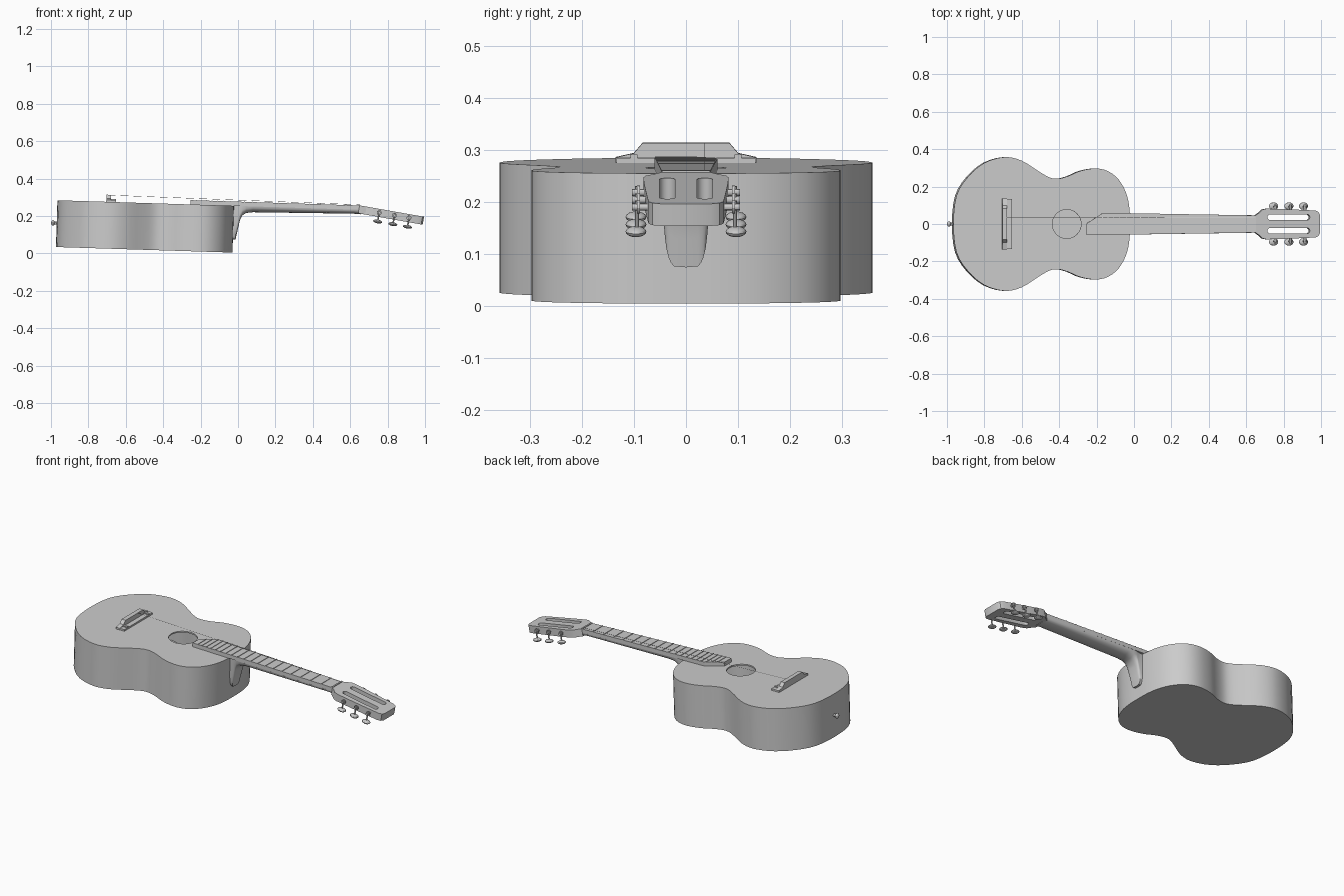
import bpy, bmesh, math
from mathutils import Matrix, Vector

if "Cube" in bpy.data.objects:
    bpy.data.objects.remove(bpy.data.objects["Cube"])

wood = bpy.data.materials.new("plain grey")
wood.diffuse_color = (0.6, 0.6, 0.6, 1)
wood.use_nodes = True
wood.node_tree.nodes["Principled BSDF"].inputs["Base Color"].default_value = wood.diffuse_color

# Body frame: soundboard plane, leaning slightly down towards the head
BODY = Matrix.Translation((0, 0, 0.254)) @ Matrix.Rotation(math.radians(1.8), 4, 'Y')
# Head frame: top surface of the headstock, bent back from the nut
HEAD = Matrix.Translation((0.65, 0, 0.257)) @ Matrix.Rotation(math.radians(10), 4, 'Y')


def finish(name, bm, frame, angle=30):
    bmesh.ops.recalc_face_normals(bm, faces=bm.faces)
    bm.transform(frame)
    me = bpy.data.meshes.new(name)
    bm.to_mesh(me)
    bm.free()
    me.materials.append(wood)
    ob = bpy.data.objects.new(name, me)
    bpy.context.collection.objects.link(ob)
    bpy.ops.object.select_all(action='DESELECT')
    ob.select_set(True)
    bpy.context.view_layer.objects.active = ob
    bpy.ops.object.shade_smooth_by_angle(angle=math.radians(angle))
    return ob


def loft(bm, rings, caps=True):
    rows = [[bm.verts.new(p) for p in r] for r in rings]
    n = len(rows[0])
    for a, b in zip(rows, rows[1:]):
        for i in range(n):
            j = (i + 1) % n
            bm.faces.new((a[i], a[j], b[j], b[i]))
    if caps:
        bm.faces.new(rows[0])
        bm.faces.new(rows[-1])


def box(bm, x0, x1, y0, y1, z0, z1):
    loft(bm, [[(x0, y0, z), (x1, y0, z), (x1, y1, z), (x0, y1, z)] for z in (z0, z1)])


def rod(bm, a, b, r0, r1=None, n=12):
    a, b = Vector(a), Vector(b)
    m = (Matrix.Translation((a + b) / 2)
         @ (b - a).to_track_quat('Z', 'Y').to_matrix().to_4x4())
    bmesh.ops.create_cone(bm, cap_ends=True, segments=n, radius1=r0,
                          radius2=r0 if r1 is None else r1, depth=(b - a).length, matrix=m)


def ball(bm, c, size):
    bmesh.ops.create_uvsphere(bm, u_segments=14, v_segments=8, radius=1,
                              matrix=Matrix.Translation(c) @ Matrix.Diagonal((*size, 1)))


def spline(pts, steps):
    out = []
    n = len(pts)
    for i in range(n):
        p0, p1, p2, p3 = (Vector(pts[(i + k) % n]) for k in (-1, 0, 1, 2))
        for s in range(steps):
            t = s / steps
            out.append(0.5 * (2 * p1 + (p2 - p0) * t + (2 * p0 - 5 * p1 + 4 * p2 - p3) * t * t
                              + (3 * p1 - p0 - 3 * p2 + p3) * t ** 3))
    return out


# Body: waisted outline, with the soundboard running in to the sound hole
half = [(-0.95, 0.15), (-0.89, 0.25), (-0.80, 0.327), (-0.69, 0.358), (-0.60, 0.338),
        (-0.515, 0.285), (-0.455, 0.25), (-0.41, 0.242), (-0.355, 0.255), (-0.29, 0.283),
        (-0.21, 0.297), (-0.14, 0.283), (-0.08, 0.235), (-0.04, 0.16), (-0.024, 0.08)]
full = [(-0.966, 0)] + half + [(-0.022, 0)] + [(x, -y) for x, y in reversed(half)]
outline = spline(full, 3)
hole = Vector((-0.36, 0))
rim = [hole + (p - hole).normalized() * 0.077 for p in outline]
bm = bmesh.new()
loft(bm, [[(p.x, p.y, -0.25) for p in outline], [(p.x, p.y, 0) for p in outline],
          [(p.x, p.y, 0) for p in rim], [(p.x, p.y, -0.008) for p in rim]], caps=False)
bm.faces.new([v for v in bm.verts if v.co.z < -0.2])
finish("body", bm, BODY)

# Fretboard with a clipped end over the soundboard
bm = bmesh.new()
board = [(-0.255, -0.06), (0.65, -0.046), (0.65, 0.046), (-0.165, 0.06), (-0.255, 0.002)]
loft(bm, [[(x, y, z) for x, y in board] for z in (0.0, 0.023)])
finish("fretboard", bm, BODY)

# Frets at equal-tempered spacing, and the nut
bm = bmesh.new()
for n in range(1, 20):
    x = 0.65 - 1.31 * (1 - 2 ** (-n / 12))
    w = 0.046 + (0.65 - x) * 0.0155
    top = w if x > -0.165 else w * (x + 0.255) / 0.09
    box(bm, x - 0.002, x + 0.002, -w, top, 0.022, 0.026)
box(bm, 0.643, 0.652, -0.046, 0.046, 0.0, 0.027)
finish("frets", bm, BODY)

# Neck: rounded sections growing into a squarer heel (x, half width, depth, squareness)
bm = bmesh.new()
rings = []
for x, w, d, p in [(-0.03, 0.044, 0.18, 6), (-0.008, 0.044, 0.18, 6), (0.003, 0.046, 0.125, 5),
                   (0.013, 0.049, 0.075, 4), (0.025, 0.053, 0.05, 3), (0.045, 0.055, 0.036, 2.5),
                   (0.08, 0.055, 0.031, 2.2), (0.62, 0.047, 0.022, 2.2), (0.66, 0.046, 0.024, 3)]:
    ring = []
    for i in range(13):
        a = math.pi * i / 12
        c, s = math.cos(a), math.sin(a)
        y = math.copysign(abs(c) ** (2 / p), c) * w
        ring.append((x, y * (1 - 0.2 * s * d / 0.18), -d * abs(s) ** (2 / p)))
    rings.append(ring)
loft(bm, rings)
finish("neck", bm, BODY, 40)

# Headstock: flat profile with two rounded slots
edge = [(0, 0.046), (0.02, 0.06), (0.038, 0.077), (0.06, 0.082), (0.14, 0.08), (0.24, 0.076),
        (0.325, 0.072), (0.342, 0.064), (0.35, 0.048)]
loops = [edge + [(x, -y) for x, y in reversed(edge)]]
for s in (-1, 1):
    slot = []
    for cx, start in ((0.28, -90), (0.08, 90)):
        for k in range(9):
            a = math.radians(start + k * 22.5)
            slot.append((cx + 0.015 * math.cos(a), s * 0.036 + 0.015 * math.sin(a)))
    loops.append(slot)
curve = bpy.data.curves.new("headstock_profile", 'CURVE')
curve.dimensions = '2D'
curve.fill_mode = 'BOTH'
curve.extrude = 0.0215
for pts in loops:
    sp = curve.splines.new('POLY')
    sp.points.add(len(pts) - 1)
    for q, (x, y) in zip(sp.points, pts):
        q.co = (x, y, 0, 1)
    sp.use_cyclic_u = True
profile = bpy.data.objects.new("headstock_profile", curve)
bpy.context.collection.objects.link(profile)
bm = bmesh.new()
bm.from_mesh(profile.to_mesh())
profile.to_mesh_clear()
bpy.data.objects.remove(profile)
bmesh.ops.remove_doubles(bm, verts=bm.verts, dist=0.0001)
bm.transform(Matrix.Translation((0, 0, -0.0215)))
finish("headstock", bm, HEAD)

# Tuners: side barrel, hanging shaft and flattened button
bm = bmesh.new()
for s in (-1, 1):
    for x in (0.11, 0.193, 0.272):
        rod(bm, (x, s * 0.07, -0.02), (x, s * 0.104, -0.02), 0.007)
        rod(bm, (x, s * 0.088, -0.02), (x, s * 0.094, -0.02), 0.013)
        rod(bm, (x, s * 0.094, -0.008), (x, s * 0.094, -0.062), 0.004, n=8)
        ball(bm, (x, s * 0.096, -0.068), (0.025, 0.02, 0.01))
finish("tuners", bm, HEAD)

# Bridge: raised rear wall with sloped shoulders and a low front ledge
bm = bmesh.new()
wall = [(-0.135, 0), (-0.135, 0.01), (-0.1, 0.018), (-0.083, 0.038),
        (0.083, 0.038), (0.1, 0.018), (0.135, 0.01), (0.135, 0)]
loft(bm, [[(x, y, z) for y, z in wall] for x in (-0.705, -0.68)])
box(bm, -0.68, -0.652, -0.133, 0.133, 0, 0.01)
for s in (-1, 1):
    box(bm, -0.68, -0.654, s * 0.1 - 0.007, s * 0.1 + 0.007, 0.01, 0.016)
finish("bridge", bm, BODY)

# String from bridge to nut
bm = bmesh.new()
rod(bm, (-0.69, 0.036, 0.036), (0.648, 0.036, 0.027), 0.0008, n=6)
finish("string", bm, BODY)

# End pin at the tail
bm = bmesh.new()
rod(bm, (-0.96, 0, -0.122), (-0.985, 0, -0.122), 0.008)
ball(bm, (-0.986, 0, -0.122), (0.01, 0.015, 0.015))
finish("end_pin", bm, BODY)
